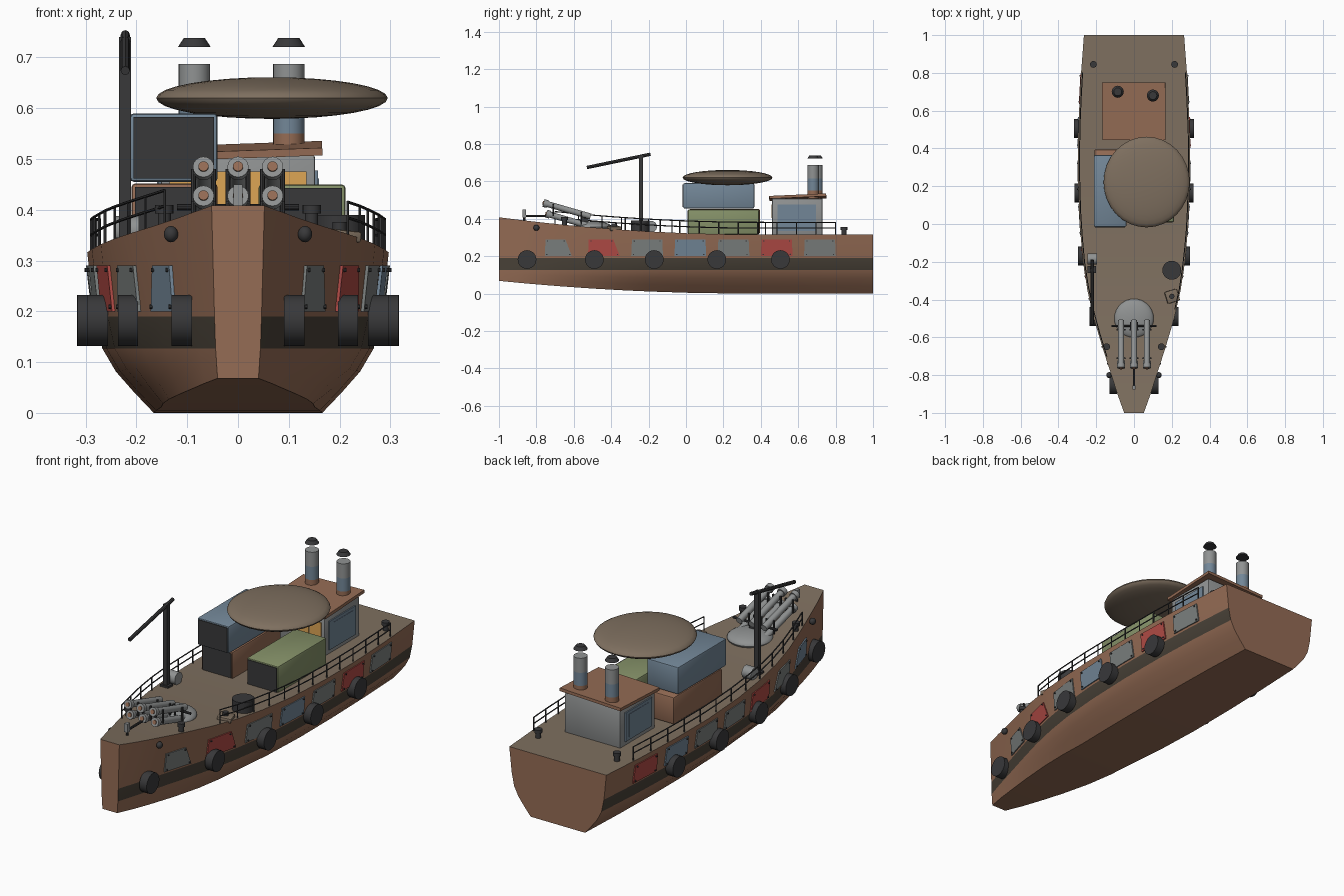
import bpy, bmesh, math
from mathutils import Vector, Matrix

cube = bpy.data.objects.get("Cube")
if cube:
    bpy.data.objects.remove(cube)


def material(name, r, g, b):
    m = bpy.data.materials.new(name)
    m.use_nodes = True
    m.diffuse_color = (r, g, b, 1)
    m.node_tree.nodes["Principled BSDF"].inputs["Base Color"].default_value = (r, g, b, 1)
    return m


RUST = material("rust brown", .30, .15, .09)
DECK = material("deck taupe", .21, .16, .115)
DARK = material("charcoal", .04, .04, .042)
BAND = material("waterline band", .068, .055, .04)
STEEL = material("steel grey", .28, .29, .29)
PLATE = material("patch grey", .20, .215, .21)
BLUE = material("faded blue", .17, .24, .31)
GREEN = material("olive green", .235, .285, .14)
RED = material("faded red", .44, .07, .06)
AMBER = material("amber glass", .73, .38, .09)


def finish(name, bm, mats, smooth=True):
    bmesh.ops.recalc_face_normals(bm, faces=bm.faces)
    me = bpy.data.meshes.new(name)
    bm.to_mesh(me)
    bm.free()
    ob = bpy.data.objects.new(name, me)
    bpy.context.collection.objects.link(ob)
    for m in mats:
        me.materials.append(m)
    if smooth:
        bpy.ops.object.select_all(action='DESELECT')
        ob.select_set(True)
        bpy.context.view_layer.objects.active = ob
        bpy.ops.object.shade_smooth_by_angle(angle=math.radians(35))
    return ob


def box(name, lo, hi, mat, rot=(0, 0, 0), bevel=0):
    lo, hi = Vector(lo), Vector(hi)
    bm = bmesh.new()
    bmesh.ops.create_cube(bm, size=1, matrix=Matrix.Diagonal((*(hi - lo), 1)))
    if bevel:
        bmesh.ops.bevel(bm, geom=bm.edges[:], offset=bevel, segments=2, affect='EDGES', profile=.5)
    ob = finish(name, bm, [mat], bevel > 0)
    ob.location = (lo + hi) / 2
    ob.rotation_euler = rot
    return ob


def add_rod(bm, p, q, r, n=24, r2=None):
    p, q = Vector(p), Vector(q)
    turn = (q - p).to_track_quat('Z', 'Y').to_matrix().to_4x4()
    bmesh.ops.create_cone(bm, cap_ends=True, segments=n, radius1=r, radius2=r if r2 is None else r2,
                          depth=(q - p).length, matrix=Matrix.Translation((p + q) / 2) @ turn)


def rod(name, p, q, r, mat, n=24, r2=None):
    bm = bmesh.new()
    add_rod(bm, p, q, r, n, r2)
    return finish(name, bm, [mat])


def ball(name, loc, size, mat):
    bm = bmesh.new()
    bmesh.ops.create_uvsphere(bm, u_segments=32, v_segments=16, radius=1,
                              matrix=Matrix.Translation(loc) @ Matrix.Diagonal((*size, 1)))
    return finish(name, bm, [mat])


# Hull shape functions
STATIONS = [(-1, .052), (-.9, .088), (-.8, .12), (-.66, .165), (-.5, .213), (-.35, .247),
            (-.2, .27), (0, .288), (.25, .297), (.5, .295), (.75, .284), (1, .265)]
MID = (.56, .69, .81, .9, .95, 1)
BOW = (.77, .8, .82, .85, .89, 1)


def half_width(y):
    for (a, wa), (b, wb) in zip(STATIONS, STATIONS[1:]):
        if y <= b:
            return wa + (wb - wa) * (y - a) / (b - a)
    return STATIONS[-1][1]


def deck_z(y):
    return .315 + .093 * (max(0, .4 - y) / 1.4) ** 2


def section(y):
    t = min(1, (y + 1) / .8)
    keel = .068 * (max(0, .35 - y) / 1.35) ** 2
    d = .127 - keel
    zs = (keel, keel + .32 * d, keel + .64 * d, .127, .19, deck_z(y))
    return [(half_width(y) * (b + (m - b) * t), z) for b, m, z in zip(BOW, MID, zs)]


def side_x(y, z):
    (xa, za), (xb, zb) = section(y)[-2:]
    return xa + (xb - xa) * (z - za) / (zb - za)


# Hull loft
bm = bmesh.new()
rings = []
for y, _ in STATIONS:
    s = section(y)
    pts = s + [(-x, z) for x, z in reversed(s)]
    rings.append([bm.verts.new((x, y, z)) for x, z in pts])
n = len(rings[0])
for a, b in zip(rings, rings[1:]):
    for i in range(n):
        j = (i + 1) % n
        f = bm.faces.new((a[i], a[j], b[j], b[i]))
        f.material_index = {3: 1, 7: 1, 5: 2}.get(i, 0)
bm.faces.new(rings[0])
bm.faces.new(rings[-1])
finish("hull", bm, [RUST, BAND, DECK])

# Hull patch plates with bolts
patches = {1: (PLATE, RED, PLATE, BLUE, PLATE, RED, PLATE),
           -1: (BLUE, PLATE, RED, PLATE, PLATE, BLUE, RED)}
for s, mats in patches.items():
    for k, mat in enumerate(mats):
        y0 = -.755 + .231 * k
        y1 = y0 + (.145 if k == 0 else .17)
        cut = .035 if k < 2 else .004
        corners = [(y0, .2), (y1, .2), (y1 - cut, .29), (y0 + .004, .29)]
        bm = bmesh.new()
        inner, outer = [[bm.verts.new((s * (side_x(y, z) + off), y, z)) for y, z in corners]
                        for off in (-.003, .006)]
        bm.faces.new(inner)
        bm.faces.new(outer)
        for i in range(4):
            j = (i + 1) % 4
            bm.faces.new((inner[i], inner[j], outer[j], outer[i]))
        finish("hull_patch", bm, [mat], False)
        bm = bmesh.new()
        my = (y0 + y1) / 2
        for y, z in corners:
            y, z = y + (my - y) * .15, z + (.245 - z) * .2
            x = s * side_x(y, z)
            add_rod(bm, (x, y, z), (x + s * .01, y, z), .004, 8)
        finish("patch_bolts", bm, [DARK])

# Tyre fenders, hawse holes and bollards
for s in (1, -1):
    for y in (-.85, -.49, -.17, .165, .505):
        x = section(y)[4][0]
        rod("tyre_fender", (s * (x - .003), y, .182), (s * (x + .037), y, .182), .05, DARK)
    ball("hawse_hole", (s * .132, -.8, .352), (.014, .016, .016), DARK)
    for x, y in ((.145, -.65), (.215, .845)):
        z = deck_z(y)
        rod("bollard", (s * x, y, z), (s * x, y, z + .03), .013, DARK, 16)
        rod("bollard_cap", (s * x, y, z + .025), (s * x, y, z + .042), .018, DARK, 16)

# Deck railings
for s, start in ((1, -.45), (-1, -.7)):
    bm = bmesh.new()
    count = 12
    ys = [start + (.8 - start) * i / count for i in range(count + 1)]
    feet = [Vector((s * (half_width(y) - .008), y, deck_z(y))) for y in ys]
    for p in feet:
        add_rod(bm, p, p + Vector((0, 0, .067)), .003, 6)
    for h in (.035, .066):
        up = Vector((0, 0, h))
        for p, q in zip(feet, feet[1:]):
            add_rod(bm, p + up, q + up, .003, 6)
    finish("railing", bm, [DARK])


# Cargo containers with dark front doors
def container(name, lo, hi, mat):
    box(name, lo, hi, mat, bevel=.008)
    box(name + "_door", (lo[0] + .007, lo[1] - .003, lo[2] + .007),
        (hi[0] - .007, lo[1] + .003, hi[2] - .007), DARK)


container("lower_container", (-.21, .015, .318), (-.04, .395, .452), RUST)
container("upper_container", (-.213, -.015, .455), (-.04, .365, .59), BLUE)
container("side_container", (.04, .01, .316), (.212, .39, .45), GREEN)

# Lens-shaped dish
ball("radar_dish", (.067, .222, .62), (.228, .24, .041), DECK)

# Cabin with windows, side panels and tilted roof
box("cabin", (-.152, .46, .31), (.152, .73, .508), STEEL, bevel=.006)
for i in range(4):
    x = -.135 + i * .069
    box("cabin_window", (x, .456, .405), (x + .063, .462, .475), AMBER)
for s in (1, -1):
    box("cabin_panel", (s * .154 - .004, .49, .335), (s * .154 + .004, .695, .477), BLUE)
    box("panel_inset", (s * .1565 - .003, .515, .35), (s * .1565 + .003, .67, .462), BLUE)
box("cabin_roof", (-.168, .445, .508), (.166, .75, .523), RUST, rot=(.045, -.035, 0))

# Funnels with floating rain caps
for x, y in ((-.086, .7), (.1, .68)):
    rod("funnel_foot", (x, y, .505), (x, y, .55), .031, RUST)
    rod("funnel_lower", (x, y, .55), (x, y, .615), .031, BLUE)
    rod("funnel_upper", (x, y, .615), (x, y, .687), .031, STEEL)
    rod("funnel_cap", (x, y, .721), (x, y, .738), .032, DARK, 16, .021)

# Crane mast, boom and winch
box("mast", (-.234, -.252, .33), (-.211, -.23, .74), DARK)
rod("boom", (-.222, -.19, .745), (-.222, -.53, .674), .009, DARK, 8)
box("mast_foot", (-.245, -.26, .328), (-.2, -.222, .345), DARK)
rod("winch", (-.245, -.185, .358), (-.195, -.185, .358), .03, STEEL)

# Deck barrel and small hatch
rod("barrel", (.2, -.245, .33), (.2, -.245, .39), .05, DARK)
box("hatch", (.168, -.415, .338), (.236, -.35, .36), DECK, rot=(0, .1, .3), bevel=.005)
rod("hatch_knob", (.2, -.383, .355), (.2, -.383, .376), .014, DARK, 12)

# Rocket launcher
ball("launcher_base", (0, -.5, .355), (.104, .104, .032), STEEL)
rod("launcher_axle", (-.12, -.54, .405), (.12, -.54, .405), .006, DARK, 10)
box("launcher_post", (-.02, -.56, .36), (.02, -.52, .42), DARK)
for x in (-.068, 0, .068):
    for y, z in ((-.76, .484), (-.745, .427)):
        nose = Vector((x, y, z))
        aim = Vector((0, -.26, .075)).normalized()
        rod("rocket_tube", nose, nose - aim * .26, .016, STEEL, 16)
        rod("tube_collar", nose + aim * .002, nose - aim * .02, .021, STEEL, 16)
        rod("rocket_tip", nose, nose + aim * .007, .01, RUST, 16)
    for dx in (-.02, .02):
        rod("tube_brace", (x + dx, -.71, .415), (x + dx, -.71, .48), .005, DARK, 8)
        rod("tube_strut", (x + dx, -.56, .37), (x + dx, -.56, .435), .005, DARK, 8)

# Bow sight
rod("bow_post", (0, -.865, deck_z(-.865)), (0, -.865, .43), .006, DARK, 8)
box("bow_sight", (-.009, -.875, .408), (.009, -.855, .45), STEEL)
rod("bow_bar", (0, -.87, .415), (0, -.74, .415), .006, DARK, 8)
